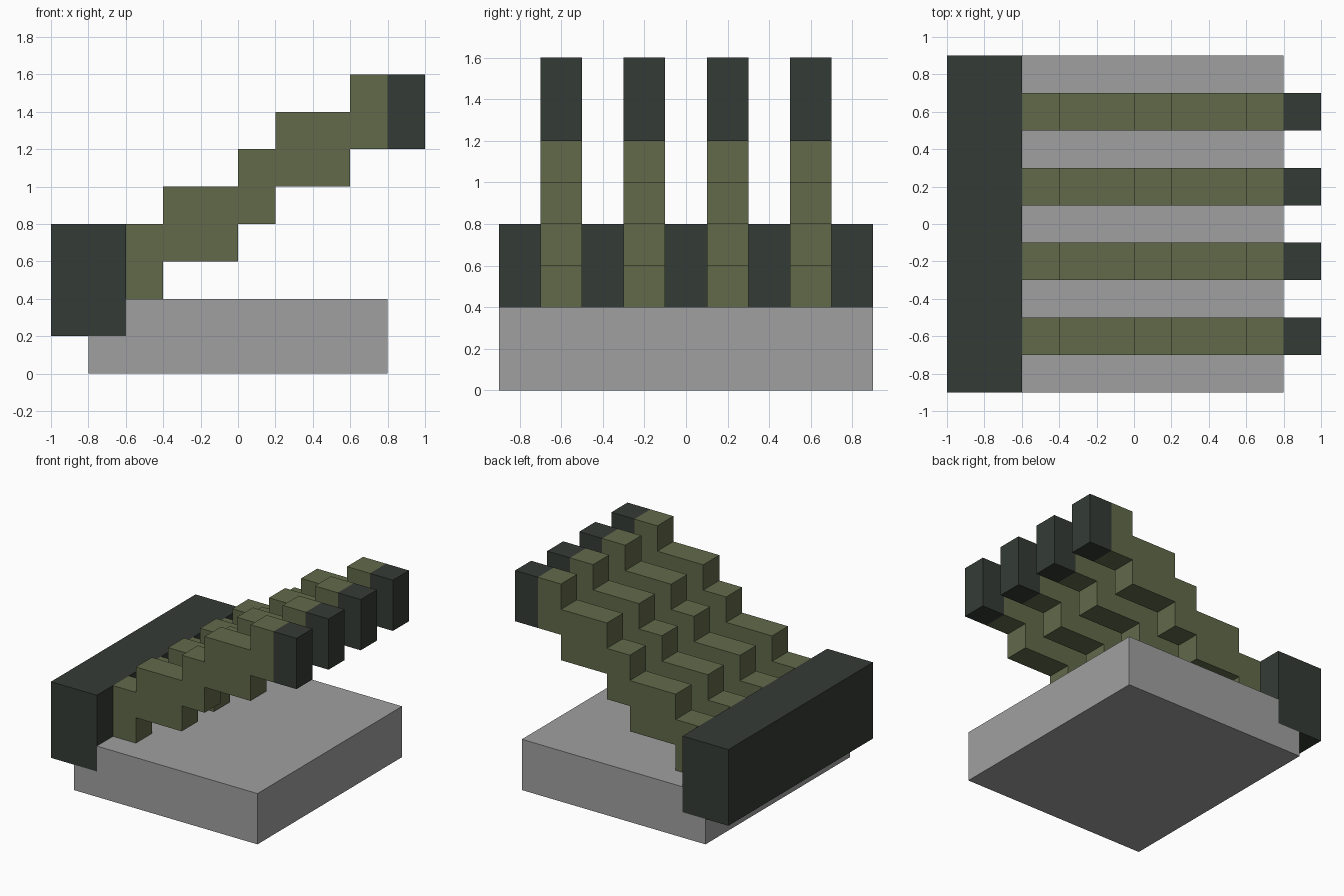
import bpy
import bmesh

cube = bpy.data.objects.get("Cube")
if cube:
    bpy.data.objects.remove(cube, do_unlink=True)


def make_material(name, rgb):
    """Flat material from 8-bit sRGB, stored as linear values."""
    lin = [((c / 255 + 0.055) / 1.055) ** 2.4 for c in rgb] + [1.0]
    mat = bpy.data.materials.new(name)
    mat.use_nodes = True
    mat.diffuse_color = lin
    bsdf = next(n for n in mat.node_tree.nodes if n.type == 'BSDF_PRINCIPLED')
    bsdf.inputs["Base Color"].default_value = lin
    bsdf.inputs["Roughness"].default_value = 0.9
    return mat


def extrude_profile(name, profile, y_mid, depth, mat):
    """Flat-sided solid: an x-z outline extruded along y."""
    bm = bmesh.new()
    face = bm.faces.new([bm.verts.new((x, -depth / 2, z)) for x, z in profile])
    ext = bmesh.ops.extrude_face_region(bm, geom=[face])
    verts = [v for v in ext["geom"] if isinstance(v, bmesh.types.BMVert)]
    bmesh.ops.translate(bm, verts=verts, vec=(0, depth, 0))
    bmesh.ops.recalc_face_normals(bm, faces=bm.faces)
    mesh = bpy.data.meshes.new(name)
    bm.to_mesh(mesh)
    bm.free()
    mesh.materials.append(mat)
    obj = bpy.data.objects.new(name, mesh)
    obj.location.y = y_mid
    bpy.context.collection.objects.link(obj)
    return obj


def rect(x0, x1, z0, z1):
    return [(x0, z0), (x1, z0), (x1, z1), (x0, z1)]


grey = make_material("stone grey", (160, 160, 160))
dark = make_material("dark green grey", (52, 59, 53))
olive = make_material("olive green", (98, 106, 74))

# Base slab, notched where the crossbeam sits into it
extrude_profile("base_slab",
                [(-0.8, 0), (0.8, 0), (0.8, 0.4), (-0.6, 0.4), (-0.6, 0.2), (-0.8, 0.2)],
                0, 1.8, grey)

# Heavy beam along the low end
extrude_profile("crossbeam", rect(-1.0, -0.6, 0.2, 0.8), 0, 1.8, dark)

# Stepped arm outline: every step rises 0.2 and the arm is 0.4 tall
breaks = [-0.6, -0.4, 0.0, 0.2, 0.6, 0.8]
lower, upper = [], []
for i, (x0, x1) in enumerate(zip(breaks, breaks[1:])):
    z = 0.4 + 0.2 * i
    lower += [(x0, z), (x1, z)]
    upper += [(x0, z + 0.4), (x1, z + 0.4)]
arm_profile = lower + upper[::-1]

# Four rising arms with dark tips
for i in range(4):
    y = -0.6 + 0.4 * i
    extrude_profile(f"stepped_arm_{i + 1}", arm_profile, y, 0.2, olive)
    extrude_profile(f"arm_tip_{i + 1}", rect(0.8, 1.0, 1.2, 1.6), y, 0.2, dark)
